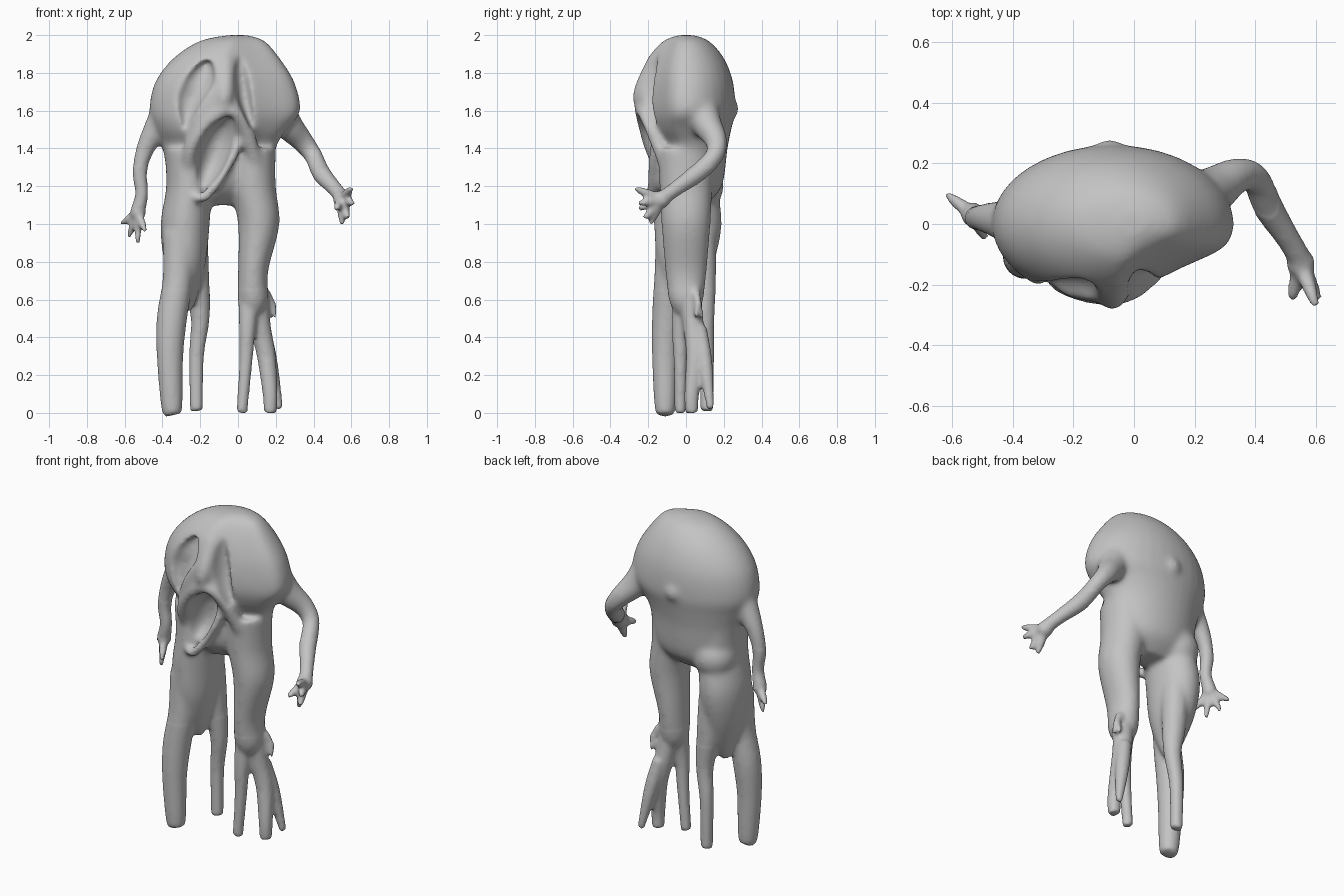
import bpy
import bmesh
from math import sin, cos, pi
from mathutils import Vector, Quaternion

cube = bpy.data.objects.get("Cube")
if cube:
    bpy.data.objects.remove(cube, do_unlink=True)

SIDES = 32


def interpolate(rows, steps=4):
    """Catmull-Rom interpolation of rows of any length."""
    rows = [Vector(row) for row in rows]
    padded = [rows[0]] + rows + [rows[-1]]
    result = []
    for before, start, end, after in zip(padded, padded[1:], padded[2:], padded[3:]):
        for i in range(steps):
            t = i / steps
            leave, arrive = (end - before) / 2, (after - start) / 2
            rise = end - start
            bend = rise * 3 - leave * 2 - arrive
            twist = leave + arrive - rise * 2
            result.append(start + leave * t + bend * t * t + twist * t ** 3)
    return result + [rows[-1]]


def bridge(bm, rings):
    """Skin a list of vertex rings and cap both ends."""
    for low, high in zip(rings, rings[1:]):
        for i in range(SIDES):
            j = (i + 1) % SIDES
            bm.faces.new((low[i], low[j], high[j], high[i]))
    bm.faces.new(reversed(rings[0]))
    bm.faces.new(rings[-1])


def loft(bm, rows, flatten=0):
    """Horizontal oval sections: x, y, z, radius in x, radius in y."""
    rings = []
    for x, y, z, radius_x, radius_y in interpolate(rows):
        ring = []
        for i in range(SIDES):
            angle = 2 * pi * i / SIDES
            across, along = cos(angle), sin(angle)
            # the left front quarter can be flattened
            squash = 1 + flatten * sin(2 * angle) if across > 0 > along else 1
            ring.append(bm.verts.new((x + max(radius_x, .01) * across,
                                      y + max(radius_y, .01) * along * squash, z)))
        rings.append(ring)
    bridge(bm, rings)


def limb(bm, rows):
    """Round tube along a path: x, y, z, radius."""
    rows = interpolate(rows)
    points = [row.to_3d() for row in rows]
    rings = []
    turn, old = Quaternion(), Vector((0, 0, 1))
    for k, (point, row) in enumerate(zip(points, rows)):
        following = points[min(k + 1, len(points) - 1)]
        tangent = (following - points[max(k - 1, 0)]).normalized()
        turn = old.rotation_difference(tangent) @ turn
        old = tangent
        ring = []
        for i in range(SIDES):
            angle = 2 * pi * i / SIDES
            spoke = turn @ Vector((cos(angle), sin(angle), 0))
            ring.append(bm.verts.new(point + spoke * row.w))
        rings.append(ring)
    bridge(bm, rings)


def ball(bm, centre, radius):
    made = bmesh.ops.create_uvsphere(bm, u_segments=SIDES, v_segments=SIDES // 2, radius=radius)
    bmesh.ops.translate(bm, verts=made["verts"], vec=centre)


def hand(bm, palm, tips, radius):
    """Tapered fingers spreading from the palm."""
    palm = Vector(palm)
    ball(bm, palm, radius)
    for tip in map(Vector, tips):
        middle = palm.lerp(tip, .6)
        limb(bm, [(*palm, radius * .6), (*middle, radius / 2), (*tip, radius * .3)])


def make_object(name, bm):
    bmesh.ops.recalc_face_normals(bm, faces=bm.faces)
    mesh = bpy.data.meshes.new(name)
    bm.to_mesh(mesh)
    bm.free()
    obj = bpy.data.objects.new(name, mesh)
    bpy.context.collection.objects.link(obj)
    return obj


bm = bmesh.new()

# Torso
loft(bm, [(0, 0, 2, .05, .04), (-.03, 0, 1.97, .17, .12), (-.06, 0, 1.88, .28, .2),
          (-.07, 0, 1.75, .37, .25), (-.07, 0, 1.6, .4, .26), (-.09, 0, 1.5, .35, .24),
          (-.1, .02, 1.4, .3, .2), (-.1, .02, 1.2, .26, .17), (-.12, .02, 1.1, .17, .08)],
     flatten=.35)

# Back knob and hip bulge
ball(bm, (-.08, .21, 1.61), .07)
ball(bm, (-.25, .07, 1.2), .13)

# Nose ridge, arched upper lip and lower lip
limb(bm, [(-.06, -.17, 1.88, .03), (-.07, -.23, 1.7, .05), (-.08, -.24, 1.6, .03)])
limb(bm, [(-.26, -.12, 1.25, .03), (-.25, -.18, 1.4, .04), (-.16, -.22, 1.54, .04),
          (-.06, -.23, 1.6, .04), (.03, -.19, 1.53, .04), (.1, -.1, 1.3, .04)])
limb(bm, [(.02, -.15, 1.5, .02), (-.03, -.17, 1.36, .03), (-.17, -.18, 1.15, .03),
          (-.24, -.16, 1.15, .02)])

# Right leg: thigh, front shin, rear shin
loft(bm, [(-.27, 0, 1.4, .12, .17), (-.26, 0, 1.2, .12, .17), (-.28, .01, 1, .13, .18),
          (-.28, 0, .8, .11, .15), (-.27, 0, .6, .05, .07), (-.27, 0, .54, .02, .02)])
limb(bm, [(-.31, -.07, .95, .09), (-.32, -.09, .7, .08), (-.35, -.1, .5, .08),
          (-.36, -.11, .3, .07), (-.35, -.11, .02, .055), (-.35, -.11, 0, .03)])
limb(bm, [(-.24, .08, .95, .08), (-.22, .09, .7, .07), (-.2, .1, .5, .05),
          (-.22, .11, .3, .04), (-.22, .11, .01, .035)])

# Left leg: thigh and three thin shins
loft(bm, [(.08, 0, 1.4, .12, .15), (.08, 0, 1.2, .12, .14), (.11, 0, 1, .11, .13),
          (.08, 0, .75, .08, .11), (.08, 0, .6, .08, .09), (.08, 0, .53, .05, .06)])
limb(bm, [(.06, -.01, .62, .06), (.05, -.03, .45, .045), (.04, -.03, .25, .035),
          (.02, -.03, 0, .03)])
limb(bm, [(.1, .02, .62, .06), (.12, .04, .45, .055), (.15, .05, .3, .05),
          (.17, .03, .1, .04), (.17, .03, 0, .035)])
limb(bm, [(.13, .07, .45, .04), (.17, .1, .27, .04), (.22, .13, .02, .02)])

# Spur at the left knee
for tip in ((.2, .05, .5), (.18, .09, .5), (.2, .07, .56)):
    limb(bm, [(.12, .04, .66, .03), (.17, .06, .6, .02), (*tip, .01)])

# Right arm and hand
limb(bm, [(-.34, 0, 1.66, .09), (-.42, .01, 1.53, .07), (-.49, .02, 1.4, .05),
          (-.52, .02, 1.28, .04), (-.51, .02, 1.16, .035), (-.53, .03, 1.07, .04)])
hand(bm, (-.53, .03, 1.06),
     ((-.62, .1, 1), (-.58, .07, .93), (-.53, 0, .9), (-.49, -.05, .96)), .042)

# Left arm and hand
limb(bm, [(.18, .06, 1.66, .1), (.26, .11, 1.53, .08), (.34, .16, 1.44, .06),
          (.4, .15, 1.36, .05), (.44, .06, 1.27, .05), (.51, -.05, 1.19, .04),
          (.55, -.12, 1.14, .04)])
hand(bm, (.55, -.13, 1.13),
     ((.6, -.27, 1.19), (.61, -.25, 1.11), (.58, -.22, 1.03), (.55, -.19, 1), (.52, -.25, 1.08)),
     .048)

creature = make_object("creature_body", bm)

# Eye sockets and mouth hollow
bm = bmesh.new()
loft(bm, [(-.16, -.17, 1.87, .01, .03), (-.18, -.2, 1.83, .05, .06), (-.22, -.24, 1.74, .09, .08),
          (-.26, -.24, 1.65, .07, .08), (-.28, -.21, 1.5, .01, .03)])
loft(bm, [(.01, -.18, 1.9, .01, .03), (.02, -.22, 1.8, .04, .08), (.04, -.22, 1.65, .04, .08),
          (.08, -.18, 1.5, .01, .03)])
loft(bm, [(-.05, -.22, 1.57, .02, .04), (-.09, -.22, 1.5, .07, .11), (-.12, -.22, 1.4, .09, .14),
          (-.16, -.22, 1.27, .07, .13), (-.2, -.22, 1.15, .01, .03)])
cutter = make_object("hollow_cutter", bm)
cutter.hide_render = True

# Fuse the parts, carve the hollows and even out the surface
fuse = creature.modifiers.new("fuse", "REMESH")
carve = creature.modifiers.new("carve", "BOOLEAN")
carve.operation, carve.object = "DIFFERENCE", cutter
even = creature.modifiers.new("even", "REMESH")
for modifier in (fuse, even):
    modifier.mode, modifier.voxel_size = "VOXEL", .01
graph = bpy.context.evaluated_depsgraph_get()
skin = bpy.data.meshes.new_from_object(creature.evaluated_get(graph))
creature.modifiers.clear()
creature.data = skin
bpy.data.objects.remove(cutter, do_unlink=True)

# Soften the joins, sparing the thin hands and shins
bm = bmesh.new()
bm.from_mesh(skin)
trunk = [v for v in bm.verts if v.co.z > 1.3 or (-.46 < v.co.x < .4 and v.co.z > .65)]
for verts, rounds in ((bm.verts[:], 4), (trunk, 12)):
    for _ in range(rounds):
        bmesh.ops.smooth_vert(bm, verts=verts, factor=.5,
                              use_axis_x=True, use_axis_y=True, use_axis_z=True)
for face in bm.faces:
    face.smooth = True
bm.to_mesh(skin)
bm.free()

# Plain grey skin
grey = bpy.data.materials.new("plain_grey")
grey.use_nodes = True
colour = (.55, .55, .55, 1)
grey.diffuse_color = colour
grey.node_tree.nodes["Principled BSDF"].inputs["Base Color"].default_value = colour
skin.materials.clear()
skin.materials.append(grey)
